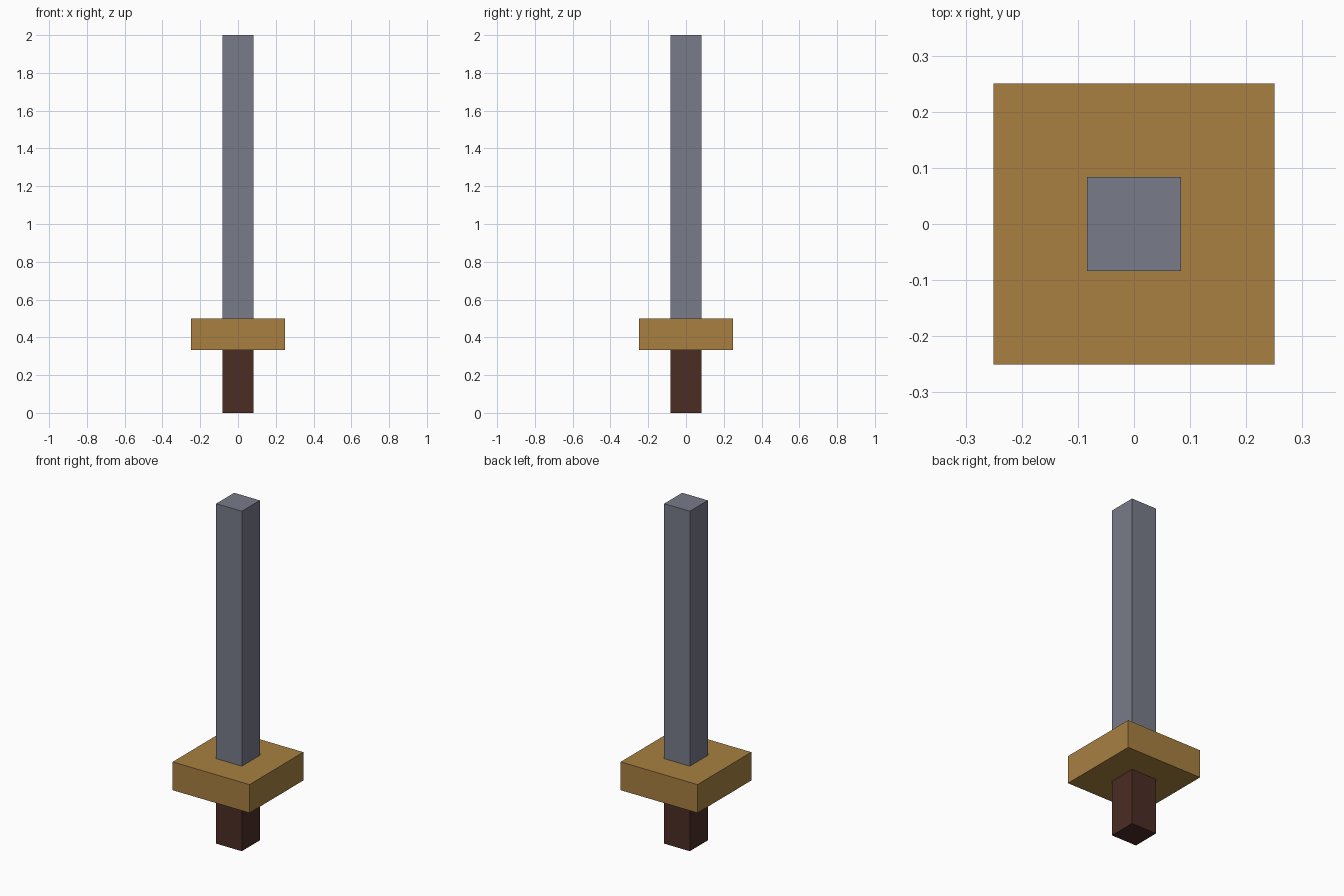
import bpy
import bmesh
from mathutils import Matrix, Vector

cube = bpy.data.objects.get("Cube")
if cube:
    bpy.data.objects.remove(cube, do_unlink=True)

U = 1 / 12  # base block unit


def make_material(name, rgb):
    mat = bpy.data.materials.new(name)
    mat.use_nodes = True
    mat.diffuse_color = (*rgb, 1)
    bsdf = next(n for n in mat.node_tree.nodes if n.type == "BSDF_PRINCIPLED")
    bsdf.inputs["Base Color"].default_value = (*rgb, 1)
    return mat


def square_block(name, width, bottom, top, mat):
    """Flat-shaded block with a square footprint, centred on the z axis."""
    bm = bmesh.new()
    bmesh.ops.create_cube(bm, size=1)
    bm.transform(Matrix.Translation((0, 0, (bottom + top) / 2))
                 @ Matrix.Diagonal(Vector((width, width, top - bottom, 1))))
    mesh = bpy.data.meshes.new(name)
    bm.to_mesh(mesh)
    bm.free()
    mesh.materials.append(mat)
    obj = bpy.data.objects.new(name, mesh)
    bpy.context.collection.objects.link(obj)
    return obj


steel = make_material("grey steel", (0.188, 0.198, 0.254))
brass = make_material("golden brass", (0.392, 0.216, 0.053))
wood = make_material("dark brown wood", (0.070, 0.026, 0.018))

# Grip, square guard and blade stacked from the ground up
square_block("grip", 2 * U, 0, 4 * U, wood)
square_block("guard", 6 * U, 4 * U, 6 * U, brass)
square_block("blade", 2 * U, 6 * U, 24 * U, steel)
